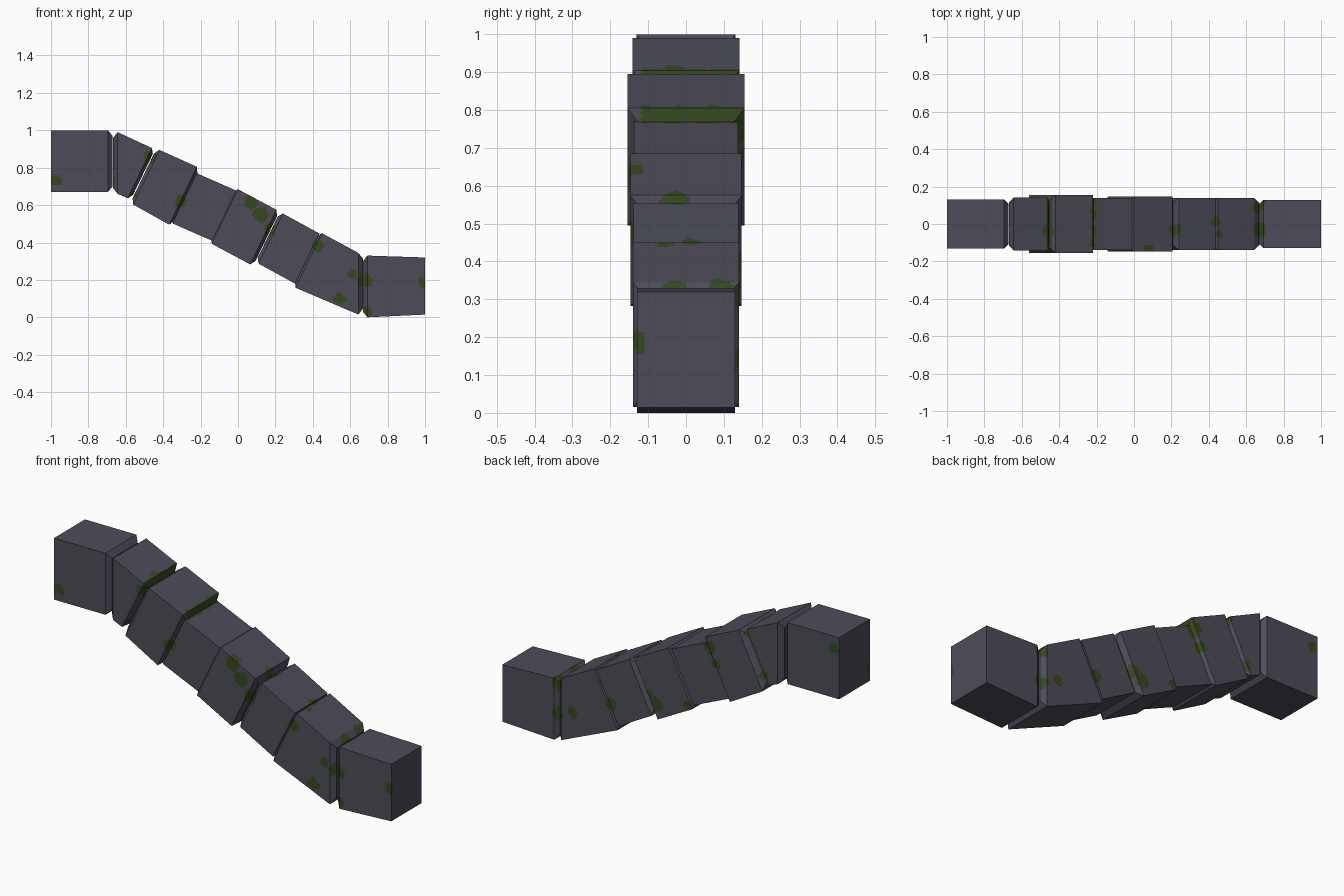
import bpy, bmesh, math
from mathutils import Vector

if "Cube" in bpy.data.objects:
    bpy.data.objects.remove(bpy.data.objects["Cube"])


def material(name, rgb):
    m = bpy.data.materials.new(name)
    m.diffuse_color = (*rgb, 1)
    m.use_nodes = True
    m.node_tree.nodes["Principled BSDF"].inputs["Base Color"].default_value = m.diffuse_color
    return m


STONE = material("dark stone", (0.075, 0.073, 0.099))
MOSS = material("moss green", (0.036, 0.066, 0.014))

# Moss on the front wall (x, z, radius)
FRONT_MOSS = [(-.975, .73, .03), (-.47, .86, .035), (-.56, .66, .02), (-.305, .62, .032),
              (.07, .62, .036), (.12, .55, .04), (.17, .47, .035), (.43, .385, .03),
              (.61, .23, .025), (.545, .10, .032), (.68, .2, .04), (.69, .03, .03),
              (.99, .19, .03)]
# Moss on the back wall
BACK_MOSS = [(-.97, .94, .028), (-.56, .68, .028), (-.24, .75, .04), (-.28, .67, .03),
             (-.11, .41, .025), (.07, .36, .035), (.12, .4, .03), (.345, .29, .032),
             (.575, .18, .025), (.67, .31, .035), (.67, .14, .035)]
# Moss on top seams (x, y, z, radius)
TOP_MOSS = [(-.46, -.03, .9, .035), (.215, -.03, .56, .035), (.44, .015, .45, .025),
            (.455, -.06, .445, .022), (.66, .09, .335, .034), (.67, -.03, .325, .04)]


def mossy(p):
    """True where a point lies in a ragged moss patch or on a mossy seam band."""
    rag = 1 + .15 * math.sin(p.x * 90 + p.z * 60) * math.cos(p.z * 110 + p.y * 70)
    walls = FRONT_MOSS if p.y < 0 else BACK_MOSS
    side = abs(p.y) > .112 and any(math.hypot(p.x - x, p.z - z) < r * rag for x, z, r in walls)
    top = any((p - Vector((x, y, z))).length < r * rag for x, y, z, r in TOP_MOSS)
    band = p.y > -.12 and any(abs(p.x - x) < .016 and abs(p.z - z) < .022 * rag
                              for x, z in ((-.22, .787), (-.455, .885)))
    return side or top or band


# Directions from a block's top edge to its bottom edge
UP, LEAN, THIN = Vector((0, -.33)), Vector((-.14, -.292)), Vector((-.13, -.268))


def block(name, left, right, half, chamfers="LR"):
    """Block between two ends, each (top x, top z, down vector); L and R chamfer an end."""
    sections = []
    for key, (x, z, down), sign in (("L", left, -1), ("R", right, 1)):
        top = Vector((x, z))
        ring = [(top, top + down, half)]
        if key in chamfers:
            mid = top + down / 2
            out = Vector((-down.y, down.x)).normalized() * sign * (.024 if down is UP else .018)
            ring.append((mid + out - down * .41, mid + out + down * .41, half * .83))
        sections += ring[::-1] if sign < 0 else ring
    # Loft the cross-sections
    bm = bmesh.new()
    rings = [[bm.verts.new((p.x, s * w, p.y)) for p, s in ((t, -1), (t, 1), (b, 1), (b, -1))]
             for t, b, w in sections]
    for r, s in zip(rings, rings[1:]):
        for i in range(4):
            j = (i + 1) % 4
            bm.faces.new((r[i], r[j], s[j], s[i]))
    bm.faces.new(rings[0])
    bm.faces.new(rings[-1][::-1])
    # Fine grid so that moss can be painted face by face
    bmesh.ops.subdivide_edges(bm, edges=bm.edges[:], cuts=25, use_grid_fill=True)
    bmesh.ops.recalc_face_normals(bm, faces=bm.faces[:])
    for f in bm.faces:
        f.material_index = int(mossy(f.calc_center_median()))
    me = bpy.data.meshes.new(name)
    bm.to_mesh(me)
    bm.free()
    me.materials.append(STONE)
    me.materials.append(MOSS)
    bpy.context.collection.objects.link(bpy.data.objects.new(name, me))


# Stone blocks, from the upper end to the lower end
block("upper_end_block", (-1, 1, UP), (-.695, 1, UP), .131, "R")
block("slope_block_1", (-.643, .99, UP), (-.46, .905, THIN), .141)
block("slope_block_2", (-.42, .895, LEAN), (-.22, .805, LEAN * 1.06), .154)
block("slope_block_3", (-.22, .77, THIN), (-.01, .678, THIN), .138, "")
block("slope_block_4", (0, .685, LEAN), (.205, .575, LEAN), .147)
block("slope_block_5", (.24, .555, THIN), (.435, .448, THIN), .139, "L")
block("slope_block_6", (.448, .45, LEAN), (.643, .345, UP), .14)
block("lower_end_block", (.692, .33, UP), (1, .32, UP * .925), .129, "L")
